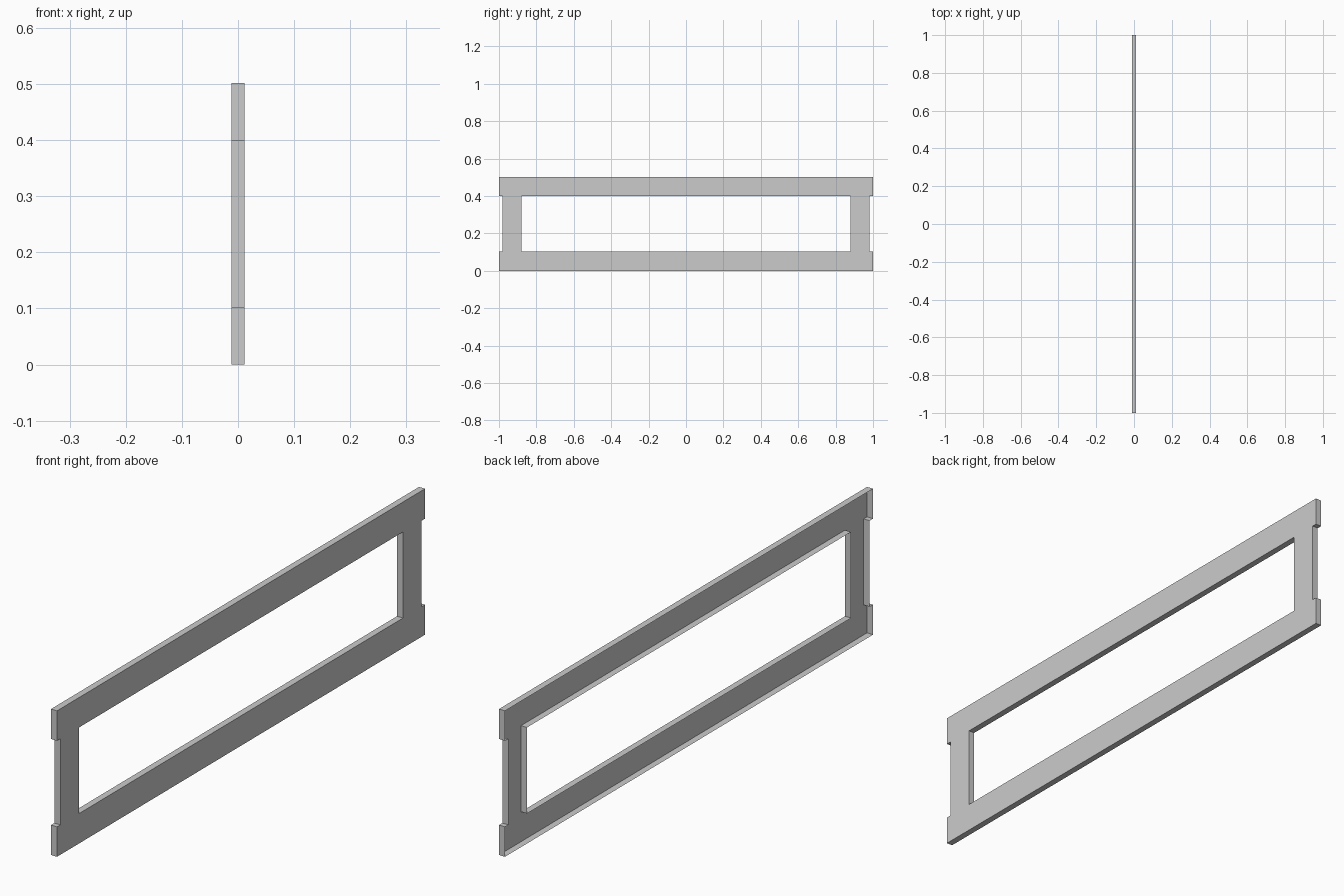
import bpy
import bmesh

if "Cube" in bpy.data.objects:
    bpy.data.objects.remove(bpy.data.objects["Cube"])

HALF_T = 0.0115                                  # half thickness
YS = [-1.0, -0.982, -0.88, 0.88, 0.982, 1.0]     # tab ends, posts, opening
ZS = [0.0, 0.103, 0.399, 0.502]                  # bottom rail, opening, top rail


def is_solid(col, row):
    # rails run the full length; between them only the two posts are solid
    return row != 1 or col in (1, 3)


bm = bmesh.new()

# front sheet of the frame: rails plus posts, with the opening and end notches
verts = [[bm.verts.new((HALF_T, y, z)) for z in ZS] for y in YS]
for c in range(len(YS) - 1):
    for r in range(len(ZS) - 1):
        if is_solid(c, r):
            bm.faces.new((verts[c][r], verts[c + 1][r],
                          verts[c + 1][r + 1], verts[c][r + 1]))

# rim walls around the outline and the opening; the -x side stays open
rim = [e for e in bm.edges if e.is_boundary]
result = bmesh.ops.extrude_edge_only(bm, edges=rim)
new_verts = [g for g in result["geom"] if isinstance(g, bmesh.types.BMVert)]
bmesh.ops.translate(bm, verts=new_verts, vec=(-2 * HALF_T, 0, 0))

# merge coplanar cells and point the sheet towards +x
bmesh.ops.recalc_face_normals(bm, faces=bm.faces)
if any(f.normal.x < -0.5 for f in bm.faces):
    bmesh.ops.reverse_faces(bm, faces=bm.faces)
bmesh.ops.dissolve_limit(bm, angle_limit=0.01, verts=bm.verts, edges=bm.edges)

mesh = bpy.data.meshes.new("frame_panel")
bm.to_mesh(mesh)
bm.free()
bpy.context.collection.objects.link(bpy.data.objects.new("frame_panel", mesh))
